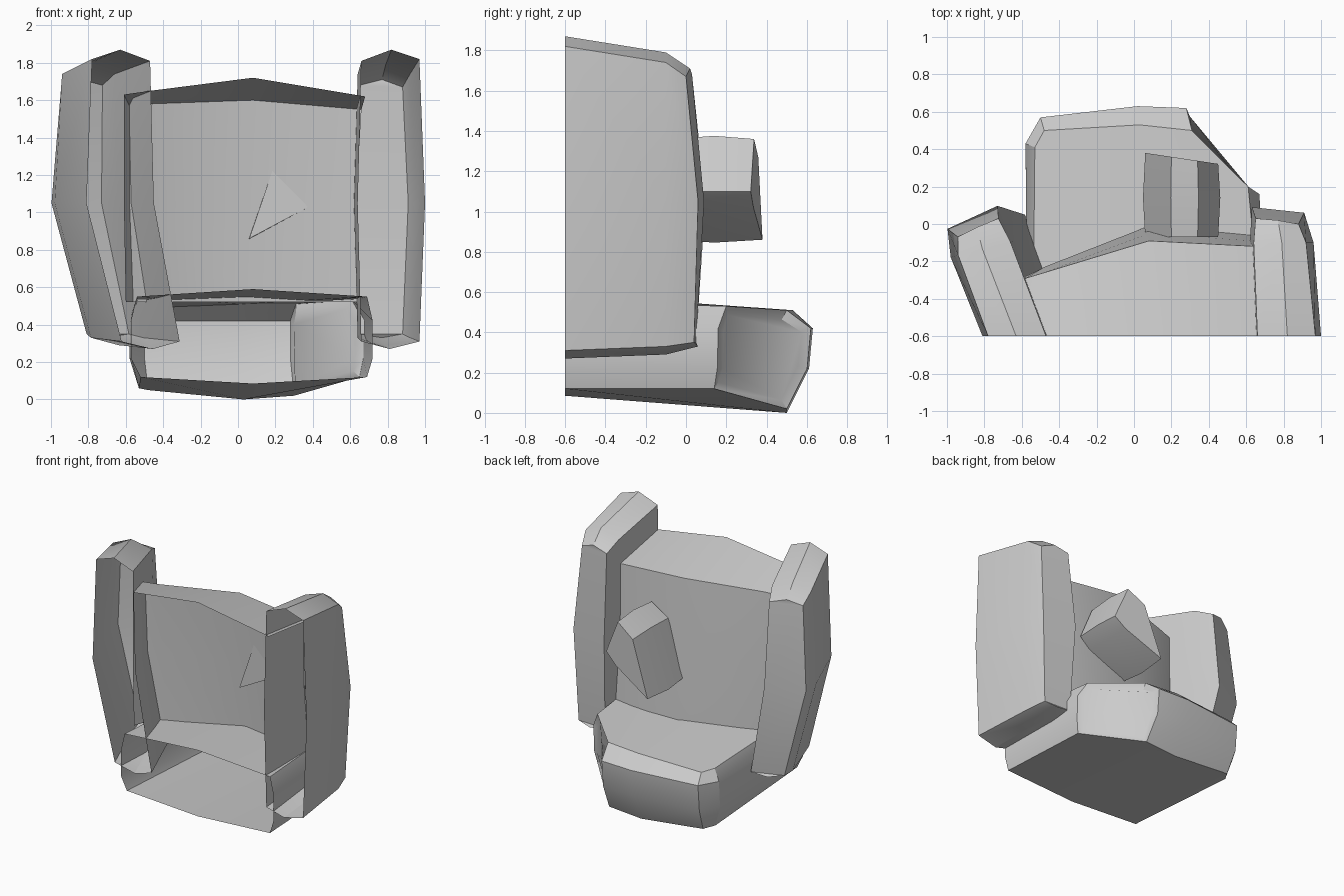
import bpy
import bmesh

cube = bpy.data.objects.get("Cube")
if cube:
    bpy.data.objects.remove(cube, do_unlink=True)

grey = bpy.data.materials.new("plain_grey")
grey.use_nodes = True
grey.diffuse_color = (0.6, 0.6, 0.6, 1)
grey.node_tree.nodes["Principled BSDF"].inputs["Base Color"].default_value = (0.6, 0.6, 0.6, 1)


def build(name, verts, faces, inset_last=False):
    """Make a mesh object, optionally recessing its last face."""
    bm = bmesh.new()
    points = [bm.verts.new(v) for v in verts]
    for face in faces:
        bm.faces.new([points[i] for i in face])
    bm.faces.ensure_lookup_table()
    pocket = bm.faces[-1]
    bmesh.ops.recalc_face_normals(bm, faces=bm.faces[:])
    if inset_last:
        bmesh.ops.inset_individual(bm, faces=[pocket], thickness=0.05, depth=-0.015)
    mesh = bpy.data.meshes.new(name)
    bm.to_mesh(mesh)
    bm.free()
    mesh.materials.append(grey)
    obj = bpy.data.objects.new(name, mesh)
    bpy.context.collection.objects.link(obj)
    bpy.ops.object.select_all(action='DESELECT')
    obj.select_set(True)
    bpy.context.view_layer.objects.active = obj
    bpy.ops.object.shade_smooth_by_angle(angle=0.5)
    return obj


def strips(rows, columns, closed=False, skip=()):
    """Quads joining equal rows of points."""
    faces = []
    for r in range(rows - 1):
        for c in range(columns if closed else columns - 1):
            if c not in skip:
                d = (c + 1) % columns
                a, b = r * columns, (r + 1) * columns
                faces.append((a + c, a + d, b + d, b + c))
    return faces


# Side panels: deep shells, open at the front, with a bevelled back
opening = [(.82, 1.87), (.97, 1.82), (1, 1.05), (.97, .31),
           (.81, .27), (.66, .31), (.64, 1.05), (.66, 1.81)]
shoulder = [(.79, 1.79), (.92, 1.74), (.96, 1.05), (.92, .33),
            (.78, .29), (.64, .33), (.62, 1.05), (.64, 1.74)]
back_edge = [(.77, 1.71), (.88, 1.67), (.91, 1.05), (.88, .35),
             (.77, .33), (.65, .35), (.63, 1.05), (.65, 1.68)]
back_y = [.02, 0, .06, .04, .06, .05, .09, .03]
panel = [(x, -.6, z) for x, z in opening] + [(x, -.1, z) for x, z in shoulder]
panel += [(x, y, z) for (x, z), y in zip(back_edge, back_y)]
cap = [(0, 1, 7), (1, 2, 6, 7), (2, 3, 5, 6), (3, 4, 5)]
panel_faces = strips(3, 8, closed=True) + [[16 + i for i in f] for f in cap]


def splay(point):
    """Mirror a panel point, turn it outward and bend its lower half inward."""
    x, y, z = point
    depth = y + .6
    bend = .16 * max(0, (1.05 - z) / .75)
    return (-x + .19 + bend - .42 * depth, y - .5 * (x - .65) * depth, z)


build("right_panel", panel, panel_faces)
build("left_panel", [splay(p) for p in panel], panel_faces)

# Main shell: sloping roof and back wall
roof_front = [(-.61, -.4, 1.63), (-.47, -.6, 1.65), (.08, -.6, 1.72), (.68, -.6, 1.62)]
roof_back = [(-.58, -.29, 1.57), (-.48, -.26, 1.58), (.08, -.09, 1.6), (.66, -.12, 1.55)]
wall_mid = [(-.58, -.28, 1.05), (-.48, -.23, 1.05), (.08, -.05, 1.05), (.63, -.09, 1.05)]
wall_low = [(-.56, -.27, .52), (-.45, -.22, .52), (.08, -.01, .52), (.64, -.06, .52)]
shell = roof_front + roof_back + wall_mid + wall_low
lip = [(-.61, -.4, 1.05), (-.6, -.4, .52)]
build("back_shell", shell + lip,
      strips(4, 4) + [(0, 4, 8, 16), (16, 8, 12, 17)])

# Lower pouch: open at the front, with a recessed pocket on its cut corner
pouch_top = [(-.54, -.6, .55), (-.53, .41, .5), (-.48, .5, .49), (.03, .53, .51),
             (.31, .5, .51), (.61, .2, .53), (.69, -.6, .55)]
pouch_mid = [(-.57, -.6), (-.58, .43), (-.5, .57), (.02, .63),
             (.28, .62), (.67, .16), (.72, -.6)]
pouch_low = [(-.52, -.6, .12), (-.53, .4, .06), (-.48, .48, .05), (.03, .5, 0),
             (.3, .5, .02), (.65, .14, .12), (.69, -.6, .12)]
pouch = pouch_top + [(x, y, .42) for x, y in pouch_mid]
pouch += [(x, y * .97 if y > 0 else y, .22) for x, y in pouch_mid] + pouch_low
pouch += [(.08, -.6, .59), (.08, -.6, .085)]
pouch_faces = strips(4, 7, skip=(4,))
for start, middle in ((0, 28), (21, 29)):
    pouch_faces.append([middle] + [start + i for i in range(4)])
    pouch_faces.append([middle] + [start + i for i in range(3, 7)])
corner = [4, 11, 18, 25, 26, 19, 12, 5]
build("lower_pouch", pouch, pouch_faces + [corner], inset_last=True)

# Back knob: slanted block rising from the back wall
section = [(.06, .86), (.2, 1.27), (.34, 1.36), (.45, 1.1), (.36, 1.02)]
knob = []
for y, grow in ((-.07, 1), (.14, 1.06), (.38, 1)):
    for x, z in section:
        tip = -.15 * (x - .06) if y > .3 else 0
        knob.append((.26 + (x - .26) * grow, y + tip, 1.1 + (z - 1.1) * grow))
build("back_knob", knob, strips(3, 5, closed=True) + [range(5), range(10, 15)])
